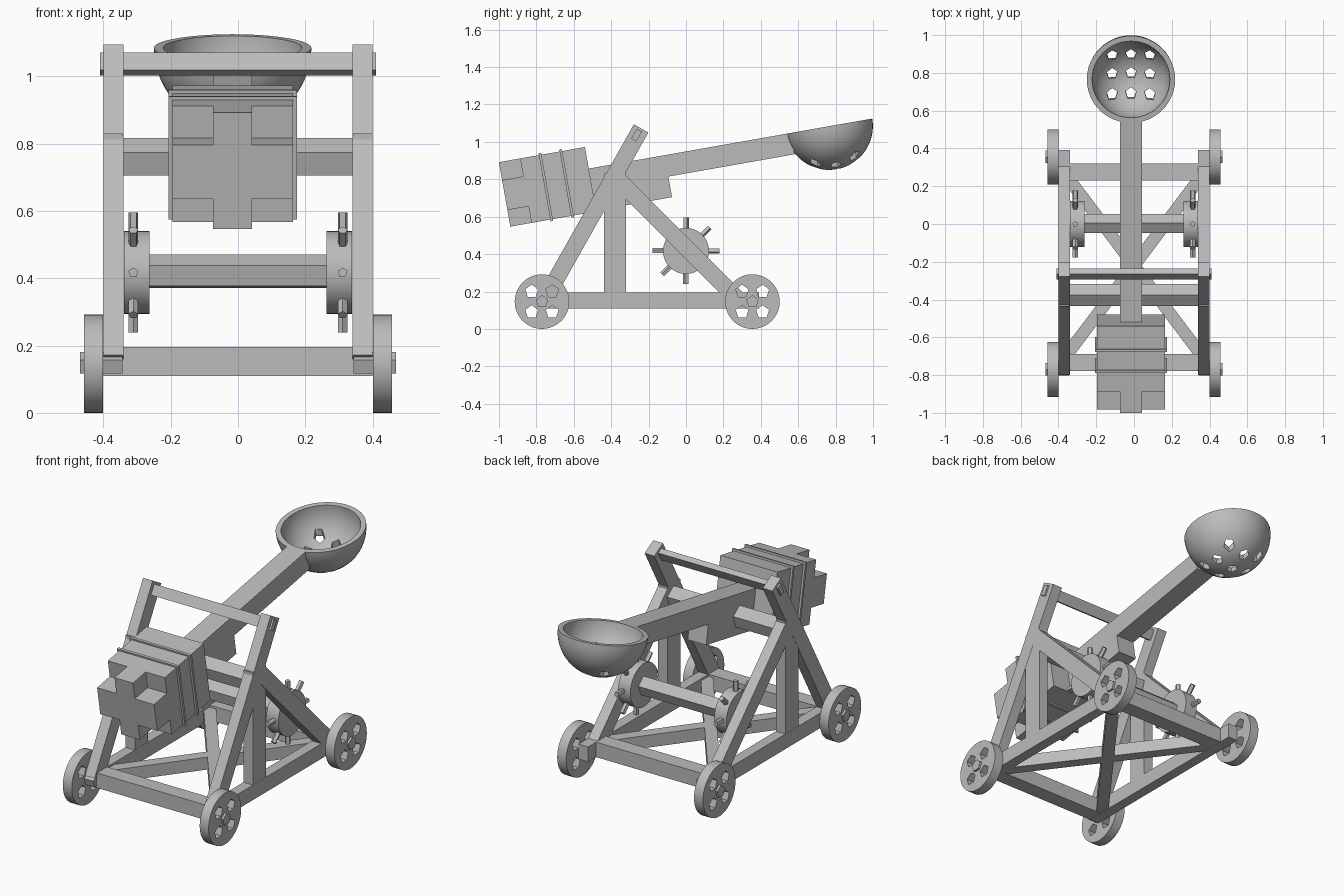
import bpy, bmesh
from math import radians, sin, cos, pi, atan2, hypot
from mathutils import Matrix, Vector

if "Cube" in bpy.data.objects:
    bpy.data.objects.remove(bpy.data.objects["Cube"], do_unlink=True)

grey = bpy.data.materials.new("plain grey")
grey.use_nodes = True
grey.diffuse_color = (0.5, 0.5, 0.5, 1)
grey.node_tree.nodes["Principled BSDF"].inputs["Base Color"].default_value = (0.5, 0.5, 0.5, 1)

# Sends a cylinder's z axis to x, with its first corner pointing up
ALONG_X = Matrix(((0, 0, 1), (1, 0, 0), (0, 1, 0))).to_4x4()
TILT = radians(10)
ARM_X = -0.016
PIVOT = Vector((ARM_X, -0.375, 0.755))
ARM = Matrix.Translation(PIVOT) @ Matrix.Rotation(TILT, 4, 'X')


def finish(name, bm, smooth=False):
    bmesh.ops.recalc_face_normals(bm, faces=bm.faces)
    mesh = bpy.data.meshes.new(name)
    bm.to_mesh(mesh)
    bm.free()
    mesh.materials.append(grey)
    ob = bpy.data.objects.new(name, mesh)
    bpy.context.collection.objects.link(ob)
    if smooth:
        smooth_shade(ob)
    return ob


def smooth_shade(ob):
    bpy.ops.object.select_all(action='DESELECT')
    ob.select_set(True)
    bpy.context.view_layer.objects.active = ob
    bpy.ops.object.shade_smooth_by_angle(angle=radians(35))


def box(name, center, size, matrix=Matrix()):
    bm = bmesh.new()
    place = matrix @ Matrix.Translation(center) @ Matrix.Diagonal((*size, 1))
    bmesh.ops.create_cube(bm, size=1, matrix=place)
    return finish(name, bm)


def span(name, x, y, z, matrix=Matrix()):
    """Box given by its lower and upper limits on each axis."""
    limits = (x, y, z)
    return box(name, [(a + b) / 2 for a, b in limits], [b - a for a, b in limits], matrix)


def side_beam(name, x, start, end, width, thick=0.06):
    """Beam in a side plane between two (y, z) points."""
    dy, dz = end[0] - start[0], end[1] - start[1]
    mid = ((start[0] + end[0]) / 2, (start[1] + end[1]) / 2)
    place = Matrix.Translation((x, *mid)) @ Matrix.Rotation(atan2(dz, dy), 4, 'X')
    return box(name, (0, 0, 0), (thick, hypot(dy, dz), width), place)


def add_prism(bm, matrix, radius, depth, sides):
    bmesh.ops.create_cone(bm, cap_ends=True, segments=sides, radius1=radius,
                          radius2=radius, depth=depth, matrix=matrix)


def bar(name, center, radius, length, sides=5, turn=0, smooth=False):
    bm = bmesh.new()
    place = Matrix.Translation(center) @ Matrix.Rotation(radians(turn), 4, 'X') @ ALONG_X
    add_prism(bm, place, radius, length, sides)
    return finish(name, bm, smooth)


def cut_holes(ob, matrices, radius, depth):
    bm = bmesh.new()
    for m in matrices:
        add_prism(bm, m, radius, depth, 5)
    cutter = finish("hole_cutter", bm)
    cutter.hide_render = True
    mod = ob.modifiers.new("holes", 'BOOLEAN')
    mod.operation, mod.solver, mod.object = 'DIFFERENCE', 'EXACT', cutter
    bpy.context.view_layer.update()
    result = ob.evaluated_get(bpy.context.evaluated_depsgraph_get())
    mesh = bpy.data.meshes.new_from_object(result)
    ob.modifiers.clear()
    ob.data = mesh
    bpy.data.objects.remove(cutter, do_unlink=True)
    smooth_shade(ob)


# Frame sides, wheels and winch drums
for side, label in ((1, "left"), (-1, "right")):
    x = 0.37 * side
    box(label + "_base_rail", (x, -0.193, 0.152), (0.06, 1.167, 0.085))
    side_beam(label + "_front_leg", x, (-0.76, 0.15), (-0.24, 1.072), 0.089)
    side_beam(label + "_rear_brace", x, (-0.37, 0.805), (0.285, 0.15), 0.09)
    box(label + "_post", (x, -0.379, 0.512), (0.058, 0.117, 0.636))

    for end, y in (("front", -0.77), ("rear", 0.355)):
        center = Vector((0.429 * side, y, 0.146))
        wheel = bar(f"{label}_{end}_wheel", center, 0.146, 0.056, 40, smooth=True)
        spots = [Matrix.Translation(center + Vector((0, a, b))) @ ALONG_X
                 for a in (-0.055, 0.055) for b in (-0.055, 0.055)]
        cut_holes(wheel, spots, 0.036, 0.2)
        bar(f"{label}_{end}_axle", (0.406 * side, y, 0.146), 0.035, 0.126)

    drum = Vector((0.301 * side, 0, 0.417))
    bar(label + "_winch_drum", drum, 0.123, 0.076, 40, smooth=True)
    bm = bmesh.new()
    for i in range(8):
        spoke = Matrix.Rotation(i * pi / 4, 4, 'X') @ Matrix.Translation((0, 0, 0.138))
        add_prism(bm, Matrix.Translation((0.311 * side, 0, 0.417)) @ spoke, 0.015, 0.08, 5)
    finish(label + "_winch_pegs", bm)

    # Flat diagonal of the base
    turn = Matrix.Rotation(atan2(0.93, 0.70 * side), 4, 'Z')
    box(label + "_base_diagonal", (0, 0, 0), (1.15, 0.065, 0.07),
        Matrix.Translation((0, -0.22, 0.148)) @ turn)

# Cross members
span("front_cross_beam", (-0.345, 0.345), (-0.777, -0.687), (0.11, 0.195))
span("rear_cross_beam", (-0.345, 0.345), (0.23, 0.32), (0.11, 0.195))
box("stop_bar", (0, 0, 0), (0.82, 0.06, 0.032),
    Matrix.Translation((0, -0.265, 1.036)) @ Matrix.Rotation(radians(60.5), 4, 'X'))
bar("pivot_bar", (0, -0.375, 0.755), 0.061, 0.69)
bar("winch_bar", (0, 0, 0.417), 0.053, 0.56, turn=-5)

# Throwing arm, in the tilted frame of the pivot
HALF = 0.058
span("throwing_arm", (-HALF, HALF), (-0.14, 0.972), (0.010, 0.126), ARM)
span("arm_hub_block", (-HALF, HALF), (-0.14, 0.287), (-0.102, 0.010), ARM)

# Counterweight with a cross-shaped front end and two straps
TOP, LOW, WIDE = 0.243, -0.107, 0.179
span("counterweight", (-WIDE, WIDE), (-0.477, -0.125), (LOW, TOP), ARM)
span("weight_cross_column", (-HALF, HALF), (-0.592, -0.47), (LOW, TOP), ARM)
span("weight_cross_row", (-WIDE, WIDE), (-0.592, -0.47), (LOW + 0.09, TOP - 0.097), ARM)
for name, u in (("rear_strap", -0.255), ("front_strap", -0.368)):
    span(name, (-WIDE - 0.012, WIDE + 0.012), (u - 0.007, u + 0.007),
         (LOW - 0.01, TOP + 0.01), ARM)

# Cup: a thick half shell turned from its section, with a grid of drain holes
OUTER, INNER, STEPS = 0.234, 0.206, 16
cup_place = ARM @ Matrix.Translation((0, 1.18, 0.126))
section = [(OUTER * sin(i * pi / 2 / STEPS), -OUTER * cos(i * pi / 2 / STEPS))
           for i in range(STEPS + 1)]
section += [(INNER * cos(i * pi / 2 / STEPS), -INNER * sin(i * pi / 2 / STEPS))
            for i in range(STEPS + 1)]
bm = bmesh.new()
verts = [bm.verts.new((r, 0, z)) for r, z in section]
edges = [bm.edges.new(pair) for pair in zip(verts, verts[1:])]
bmesh.ops.spin(bm, geom=verts + edges, cent=(0, 0, 0), axis=(0, 0, 1),
               angle=2 * pi, steps=48, use_duplicate=False)
bmesh.ops.remove_doubles(bm, verts=bm.verts, dist=0.0005)
bm.transform(cup_place)
cup = finish("cup", bm, True)
grid = [cup_place @ Matrix.Translation((a, b, -0.2))
        for a in (-0.1, 0, 0.1) for b in (-0.105, 0, 0.105)]
cut_holes(cup, grid, 0.03, 0.24)
